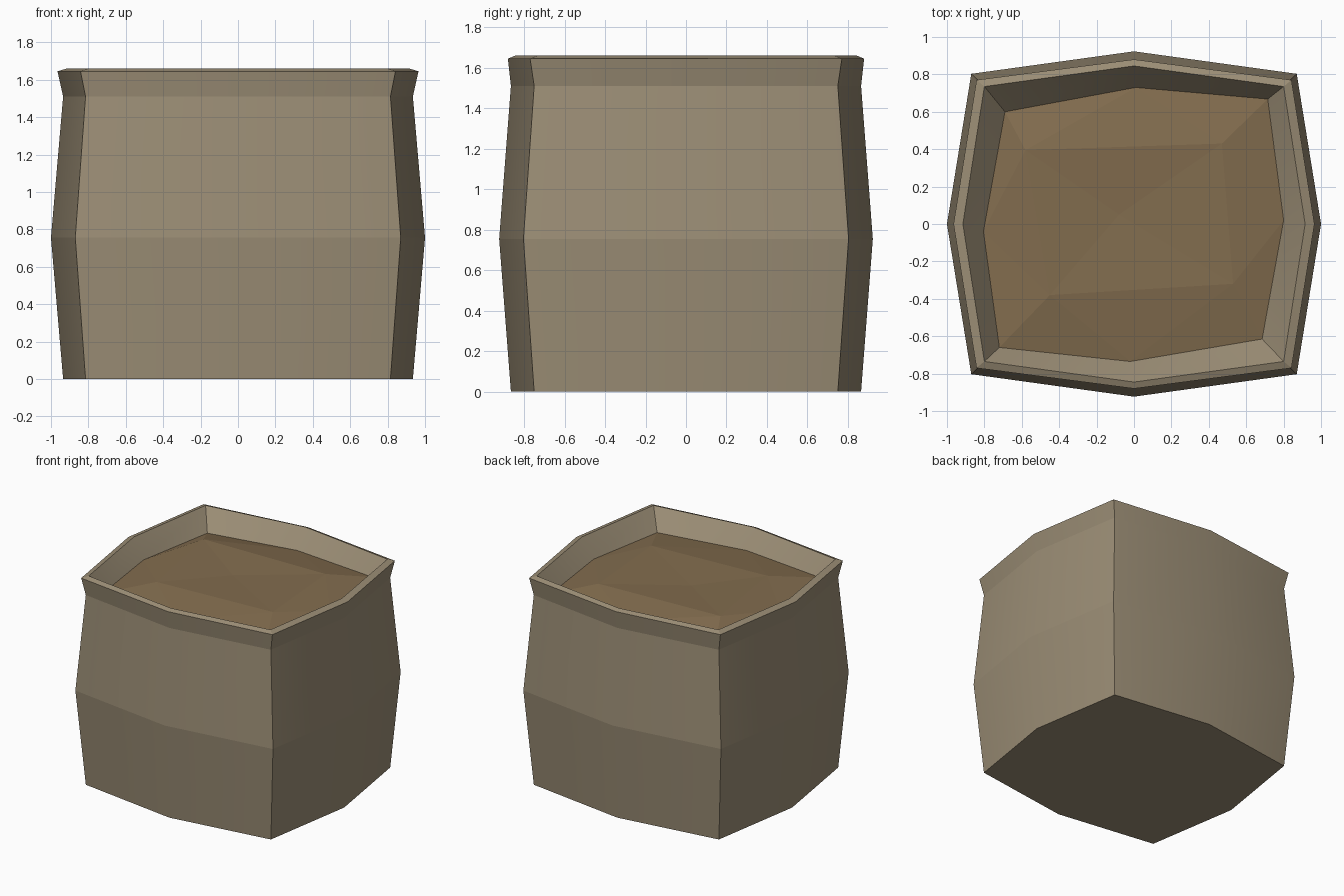
import bpy, bmesh

if "Cube" in bpy.data.objects:
    bpy.data.objects.remove(bpy.data.objects["Cube"])


def material(name, rgb):
    m = bpy.data.materials.new(name)
    m.diffuse_color = (*rgb, 1)
    m.use_nodes = True
    m.node_tree.nodes["Principled BSDF"].inputs["Base Color"].default_value = m.diffuse_color
    return m


cloth = material("sack cloth", (0.33, 0.27, 0.18))
grain = material("brown grain", (0.225, 0.152, 0.077))


def ring(mx, my, cx, cy, z):
    """Eight-sided bulging rectangle: corners at even indices, side middles at odd."""
    return [(-cx, -cy, z), (0, -my, z), (cx, -cy, z), (mx, 0, z),
            (cx, cy, z), (0, my, z), (-cx, cy, z), (-mx, 0, z)]


# Uneven line where the contents meet the inside of the sack
fill_z = 1.52
fill_edge = [(x, y, fill_z) for x, y in (
    (-0.72, -0.66), (-0.02, -0.735), (0.685, -0.615), (0.80, 0.02),
    (0.715, 0.668), (0.01, 0.73), (-0.69, 0.60), (-0.805, -0.04))]


def finish(bm, name, mat):
    mesh = bpy.data.meshes.new(name)
    bm.to_mesh(mesh)
    bm.free()
    mesh.materials.append(mat)
    obj = bpy.data.objects.new(name, mesh)
    bpy.context.collection.objects.link(obj)
    return obj


# Sack: bulging wall, flared mouth, rolled lip and inner wall
levels = [ring(0.935, 0.865, 0.815, 0.75, 0),
          ring(1.0, 0.923, 0.87, 0.803, 0.755),
          ring(0.935, 0.865, 0.815, 0.75, 1.51),
          ring(0.965, 0.88, 0.842, 0.77, 1.645),
          ring(0.915, 0.845, 0.80, 0.735, 1.66),
          fill_edge]
bm = bmesh.new()
rows = [[bm.verts.new(p) for p in level] for level in levels]
for a, b in zip(rows, rows[1:]):
    for i in range(8):
        j = (i + 1) % 8
        bm.faces.new((a[i], a[j], b[j], b[i])).smooth = True
bm.faces.new(rows[0][::-1])
# Only the vertical folds in the middle of each side are soft
for e in bm.edges:
    e.smooth = False
for a, b in zip(rows, rows[1:]):
    for i in (1, 3, 5, 7):
        bm.edges.get((a[i], b[i])).smooth = True
finish(bm, "sack", cloth)

# Contents: low mound with a slightly sunken centre
bm = bmesh.new()
outer = [bm.verts.new(p) for p in fill_edge]
inner = [bm.verts.new(p) for p in ((-0.45, -0.38, 1.57), (0.53, -0.32, 1.57),
                                   (0.47, 0.43, 1.57), (-0.58, 0.395, 1.58))]
centre = bm.verts.new((-0.08, 0.05, 1.558))
for k in range(4):
    n = (k + 1) % 4
    c1, mid, c2 = outer[2 * k], outer[2 * k + 1], outer[(2 * k + 2) % 8]
    bm.faces.new((c1, mid, inner[k]))
    bm.faces.new((mid, c2, inner[n]))
    bm.faces.new((mid, inner[n], inner[k]))
    bm.faces.new((inner[k], inner[n], centre))
finish(bm, "grain_fill", grain)
